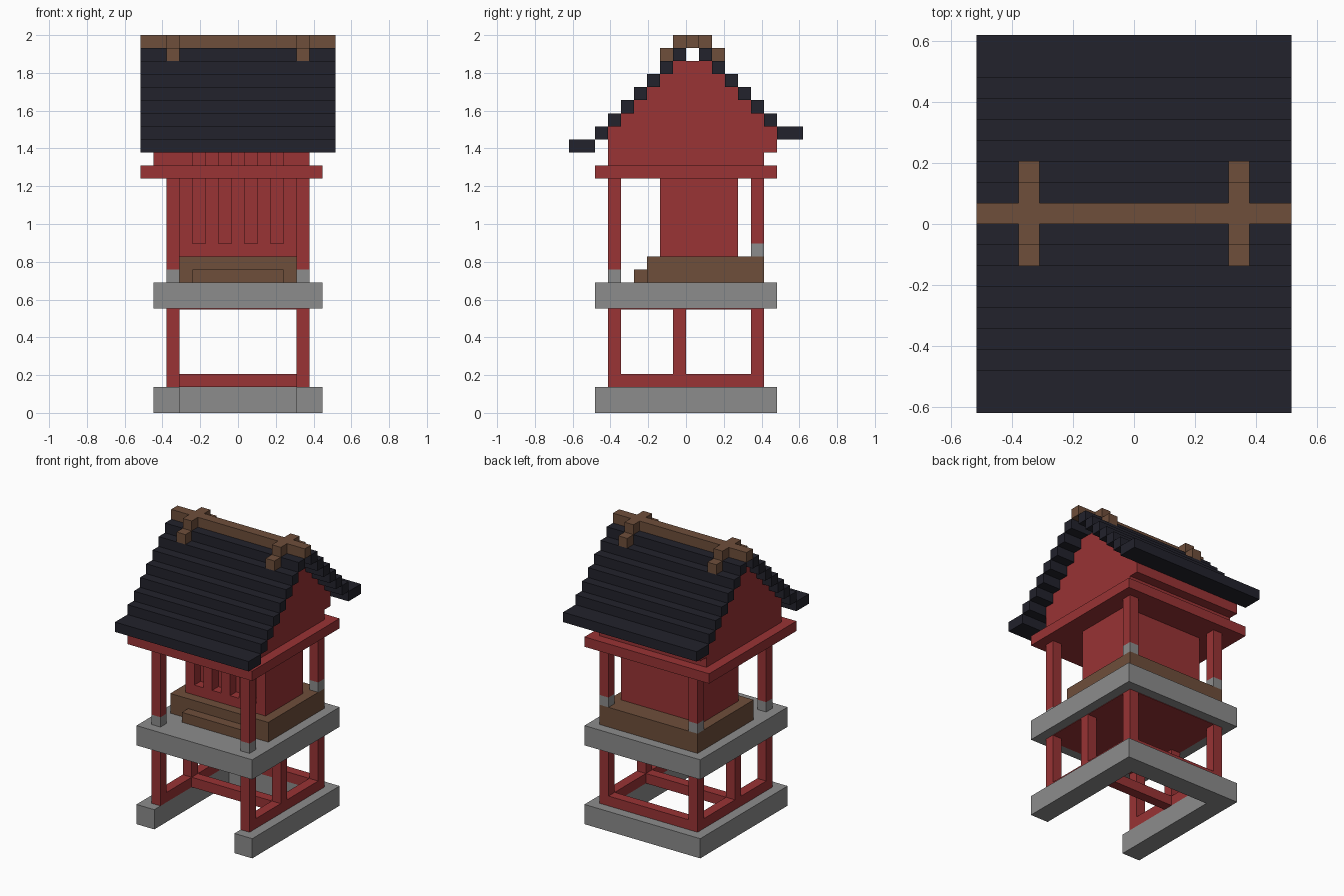
import bpy, bmesh

if "Cube" in bpy.data.objects:
    bpy.data.objects.remove(bpy.data.objects["Cube"])

U = 2 / 29  # one block; the model is 29 blocks tall


def material(name, rgb):
    m = bpy.data.materials.new(name)
    m.diffuse_color = (*rgb, 1)
    m.use_nodes = True
    m.node_tree.nodes["Principled BSDF"].inputs["Base Color"].default_value = m.diffuse_color
    return m


RED = material("red_paint", (0.319, 0.033, 0.035))
GRAY = material("gray_stone", (0.262, 0.262, 0.262))
BROWN = material("brown_wood", (0.156, 0.077, 0.043))
DARK = material("dark_tile", (0.016, 0.016, 0.025))


def boxes(name, mat, *specs):
    """One object from boxes given in blocks as (x0, x1, y0, y1, z0, z1)."""
    bm = bmesh.new()
    for x0, x1, y0, y1, z0, z1 in specs:
        r = bmesh.ops.create_cube(bm, size=1)
        for v in r["verts"]:
            v.co.x = (x1 if v.co.x > 0 else x0) * U
            v.co.y = (y1 if v.co.y > 0 else y0) * U
            v.co.z = (z1 if v.co.z > 0 else z0) * U
    me = bpy.data.meshes.new(name)
    bm.to_mesh(me)
    bm.free()
    me.materials.append(mat)
    ob = bpy.data.objects.new(name, me)
    bpy.context.collection.objects.link(ob)
    return ob


# U-shaped stone footing, open at the front
boxes("footing", GRAY, (-6.5, -4.5, -7, 7, 0, 2), (4.5, 6.5, -7, 7, 0, 2),
      (-4.5, 4.5, 5, 7, 0, 2))

# lower posts, side rails and cross rails
for side, x in (("left", -5.5), ("right", 4.5)):
    for where, y in (("front", -6), ("middle", -1), ("back", 5)):
        boxes(f"{side}_{where}_lower_post", RED, (x, x + 1, y, y + 1, 2, 8))
    boxes(f"{side}_rail", RED, (x, x + 1, -5, -1, 2, 3), (x, x + 1, 0, 5, 2, 3))
boxes("cross_rails", RED, (-4.5, 4.5, -1, 0, 2, 3), (-4.5, 4.5, 5, 6, 2, 3))

# stone platform with red underside
boxes("platform", GRAY, (-6.5, 6.5, -7, 7, 8, 10))
boxes("platform_underside", RED, (-5.5, 5.5, -6, 6, 7.95, 8.5))

# wooden floor and front step
boxes("wooden_floor", BROWN, (-5.5, 5.5, -3, 6, 10, 12))
boxes("front_step", BROWN, (-3.5, 3.5, -4, -3, 10, 11))

# upper posts on stone feet
for side, x in (("left", -5.5), ("right", 4.5)):
    for where, y, z in (("front", -6, 10), ("back", 5, 12)):
        boxes(f"{side}_{where}_post_foot", GRAY, (x, x + 1, y, y + 1, z, z + 1))
        boxes(f"{side}_{where}_upper_post", RED, (x, x + 1, y, y + 1, z + 1, 18))

# inner chamber with four recessed slits in the front
boxes("chamber", RED, (-4.5, 4.5, -1, 4, 12, 18))
boxes("chamber_sill", RED, (-4.5, 4.5, -2, -1, 12, 13))
boxes("chamber_slats", RED,
      *[(x, x + 1, -2, -1, 13, 18) for x in (-4.5, -2.5, -0.5, 1.5, 3.5)])

# eave beam and slatted frieze
boxes("eave_beam", RED, (-7.5, 6.5, -7, 7, 18, 19))
boxes("frieze", RED, (-6.5, 5.5, -5, 6, 19, 20))
boxes("frieze_slats", RED, (-6.5, -3.5, -6, -5, 19, 20), (3.5, 5.5, -6, -5, 19, 20),
      *[(x, x + 1, -6, -5, 19, 20) for x in (-2.5, -0.5, 1.5)])

# stepped gable body
boxes("gable", RED, (-6.5, 5.5, -6, 7, 20, 22),
      *[(-6.5, 5.5, -5 + i, 6 - i, 22 + i, 23 + i) for i in range(5)])

# stepped roof: front rows and back rows one block higher
for side, rows in (("front", [(-9, -7, 20)] + [(y, y + 1, 28 + y) for y in range(-7, 0)]),
                   ("back", [(7, 9, 21)] + [(y, y + 1, 28 - y) for y in range(1, 7)])):
    for n, (y0, y1, z) in enumerate(rows):
        boxes(f"{side}_roof_row_{n + 1}", DARK, (-7.5, 7.5, y0, y1, z, z + 1))

# ridge beam with two stepped crosspieces
boxes("ridge_beam", BROWN, (-7.5, 7.5, 0, 1, 28, 29))
for side, x in (("left", -5.5), ("right", 4.5)):
    boxes(f"{side}_crosspiece", BROWN, (x, x + 1, -1, 0, 28, 29), (x, x + 1, 1, 2, 28, 29),
          (x, x + 1, -2, -1, 27, 28), (x, x + 1, 2, 3, 27, 28))
